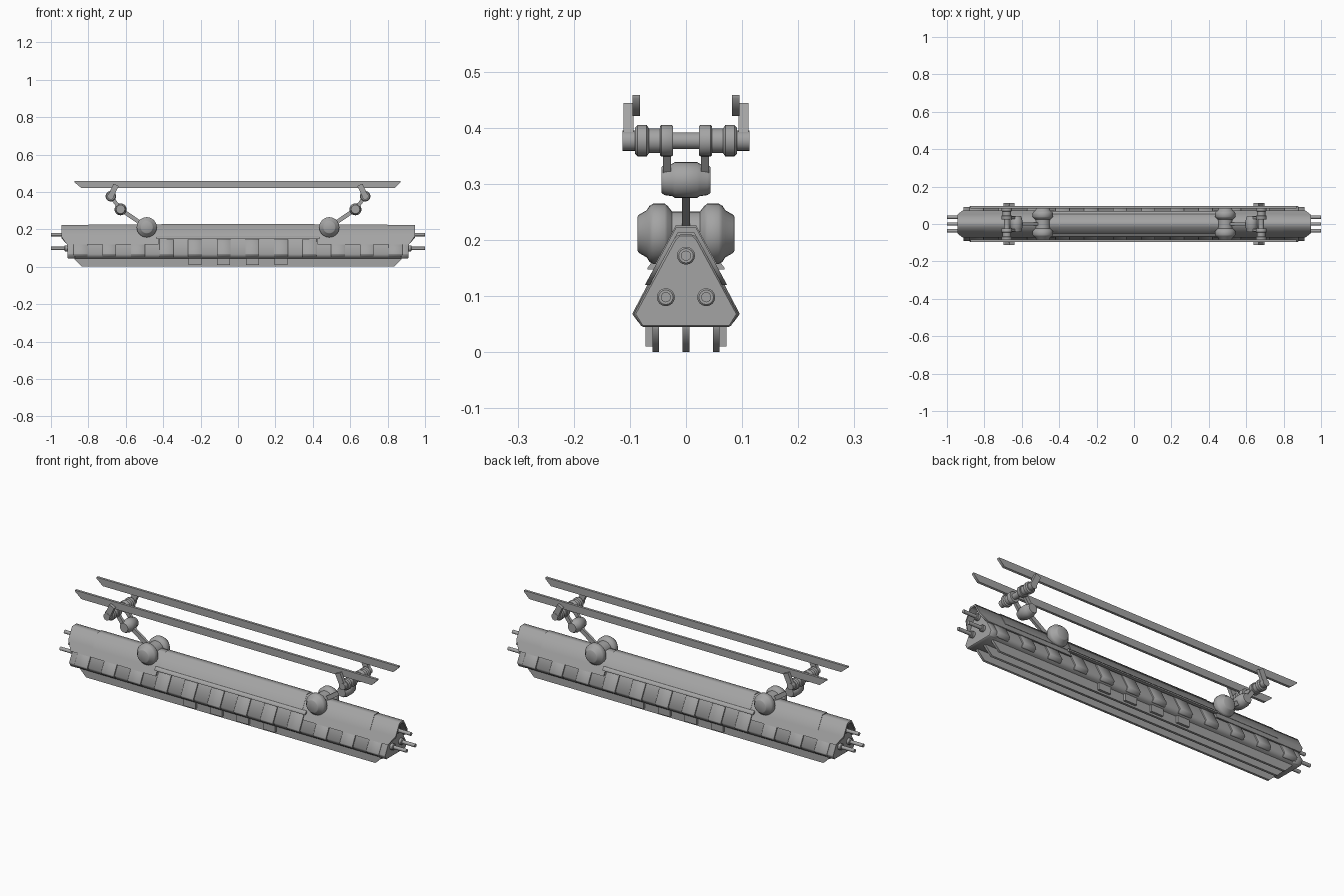
import bpy, bmesh, math
from mathutils import Vector

if "Cube" in bpy.data.objects:
    bpy.data.objects.remove(bpy.data.objects["Cube"])

SLOPE = 1.85  # steepness of the slanted body sides
GREY = bpy.data.materials.new("dark_grey")
GREY.diffuse_color = (.37, .37, .37, 1)
GREY.use_nodes = True
GREY.node_tree.nodes["Principled BSDF"].inputs["Base Color"].default_value = GREY.diffuse_color


def make(name, verts, faces, angle=65):
    me = bpy.data.meshes.new(name)
    me.from_pydata(verts, [], faces)
    bm = bmesh.new()
    bm.from_mesh(me)
    bmesh.ops.recalc_face_normals(bm, faces=bm.faces)
    bm.to_mesh(me)
    bm.free()
    me.shade_smooth()
    me.set_sharp_from_angle(angle=math.radians(angle))
    me.materials.append(GREY)
    ob = bpy.data.objects.new(name, me)
    bpy.context.collection.objects.link(ob)
    return ob


def bevel(ob, width, segments=1):
    m = ob.modifiers.new("bevel", 'BEVEL')
    m.width, m.segments = width, segments
    return ob


def prism(name, pts, axis, a, b):
    """Extrude a profile along x (pts are y,z) or along y (pts are x,z)."""
    n = len(pts)
    place = (lambda p, t: (t, p[0], p[1])) if axis == 'x' else (lambda p, t: (p[0], t, p[1]))
    verts = [place(p, t) for t in (a, b) for p in pts]
    faces = [tuple(range(n)), tuple(range(n, 2 * n))]
    faces += [(i, (i + 1) % n, n + (i + 1) % n, n + i) for i in range(n)]
    return make(name, verts, faces)


def lathe(name, centre, profile, axis='y', sides=24):
    """Revolve (position, radius) pairs about an axis through centre."""
    verts, faces = [], []
    for t, r in profile:
        for i in range(sides):
            a = 2 * math.pi * i / sides
            u, v = r * math.cos(a), r * math.sin(a)
            off = (u, t, v) if axis == 'y' else (t, u, v)
            verts.append(tuple(Vector(centre) + Vector(off)))
    for k in range(len(profile) - 1):
        for i in range(sides):
            j = (i + 1) % sides
            faces.append((k * sides + i, k * sides + j, (k + 1) * sides + j, (k + 1) * sides + i))
    last = (len(profile) - 1) * sides
    faces += [tuple(range(sides)), tuple(range(last, last + sides))]
    return make(name, verts, faces, 40)


def mirrored(half):
    """Complete a spindle profile given for the positive side only."""
    return [(-t, r) for t, r in reversed(half)] + half


def shell(name, top, zs, x_of, x_in, thick):
    """Roof-shaped sheet; zs are heights down the slanted sides."""
    def row(d):
        h = [(0.018 - d * .4 + (top - z) / SLOPE, z - d) for z in zs]
        return [(-y, z) for y, z in reversed(h)] + h
    outer, inner = row(0), row(thick)
    inner[0] = (outer[0][0] + thick, outer[0][1])
    inner[-1] = (outer[-1][0] - thick, outer[-1][1])
    n = len(outer)
    verts = [(x(z), y, zi) for x in (x_in, x_of)
             for pts in (outer, inner) for (y, zi), (_, z) in zip(pts, outer)]
    faces = []
    for i in range(n - 1):
        for a, b in ((0, n), (2 * n, 3 * n), (0, 2 * n), (n, 3 * n)):
            faces.append((a + i, a + i + 1, b + i + 1, b + i))
    for i in (0, n - 1):
        faces.append((i, n + i, 3 * n + i, 2 * n + i))
    return make(name, verts, faces)


def bar(name, p, q, width, y0, y1):
    """Flat link between two x,z points."""
    p, q = Vector(p), Vector(q)
    d = (q - p).normalized()
    n = Vector((-d.y, d.x)) * width / 2
    return prism(name, [p + n, q + n, q - n, p - n], 'y', y0, y1)


def tri(d):
    """Body cross-section shrunk by d on the slanted sides."""
    h = [(.079 - d, .045), (.093 - d, .068), (.020 - d * .5, .203), (.012, .210 - d)]
    return h + [(-y, z) for y, z in reversed(h)]


# triangular core and end plates
prism("body_core", tri(.006), 'x', -.90, .90)
for s in (-1, 1):
    bevel(prism("end_plate", tri(0), 'x', s * .865, s * .912), .003)

# roof cover: raised centre and layered ends with undercut tips
shell("roof_centre", .229, [.229, .147], lambda z: .41, lambda z: -.41, .012)
for s in (-1, 1):
    shell("roof_end", .222, [.222, .163, .120],
          lambda z: s * (.945 if z > .15 else .915), lambda z: s * .425, .009)
    shell("roof_shoulder", .222, [.222, .145], lambda z: s * .45, lambda z: s * .38, .009)
    shell("roof_panel", .226, [.226, .157], lambda z: s * .80, lambda z: s * .40, .006)
    # projecting lip along the lower edge of the raised centre
    lip = [(.055, .147), (.069, .147), (.069, .150), (.060, .162), (.050, .162)]
    prism("roof_lip", [(s * y, z) for y, z in lip], 'x', -.435, .435)

# side blocks along both flanks
for k in range(12):
    x = (k - 5.5) * .153
    top = .147 if abs(x) < .43 else .122
    for s in (-1, 1):
        y = .093 - (top - .068) / SLOPE
        pts = [(.070, .052), (.084, .052), (.096, .068), (y + .004, top), (y - .012, top)]
        bevel(prism("side_block", [(s * a, b) for a, b in pts], 'x', x - .037, x + .037), .002)

# bottom fins and their small outer pads
fin = [(-.875, .048), (.875, .048), (.875, .040), (.835, 0), (-.835, 0), (-.875, .040)]
for y in (-.054, 0, .054):
    prism("bottom_fin", fin, 'y', y - .006, y + .006)
for s in (-1, 1):
    for x in (-.23, -.077, .077, .23):
        pts = [(x - .034, .048), (x + .034, .048), (x + .034, .010), (x - .034, .010)]
        prism("fin_pad", pts, 'y', s * .058, s * .072)

# end rods with collars
for s in (-1, 1):
    for y, z in ((0, .172), (-.036, .098), (.036, .098)):
        lathe("end_rod", (0, y, z), [(s * .88, .016), (s * .925, .016), (s * .928, .013),
                                     (s * .928, .009), (s * 1.0, .009)], 'x', 16)

# folding supports at both ends
BASE, KNEE, HEAD, TIP = (.488, .211), (.628, .307), (.680, .377), (.652, .438)
for s in (-1, 1):
    base, knee, head, tip = [(s * x, z) for x, z in (BASE, KNEE, HEAD, TIP)]
    lathe("base_drum", (base[0], 0, base[1]), mirrored(
        [(.025, .040), (.033, .050), (.038, .054), (.058, .054), (.065, .050),
         (.070, .042), (.084, .034), (.086, .031)]))
    lathe("knee_joint", (knee[0], 0, knee[1]), mirrored(
        [(.020, .032), (.024, .029), (.038, .027), (.044, .023)]))
    lathe("head_axle", (head[0], 0, head[1]), mirrored(
        [(.023, .015), (.023, .026), (.026, .028), (.044, .028), (.046, .026), (.046, .022),
         (.066, .022), (.070, .028), (.086, .028), (.091, .023), (.091, .018),
         (.113, .018)]))
    bar("lower_arm", base, knee, .022, -.007, .007)
    for t in (-1, 1):
        bar("upper_arm", knee, head, .020, t * .027, t * .041)
        bar("rail_bracket", head, tip, .030, t * .094, t * .111)

# twin contact rails
rail = [(-.875, .458), (.870, .458), (.870, .452), (.838, .421), (-.838, .421), (-.875, .452)]
for t in (-1, 1):
    prism("contact_rail", rail, 'y', t * .082, t * .095)
